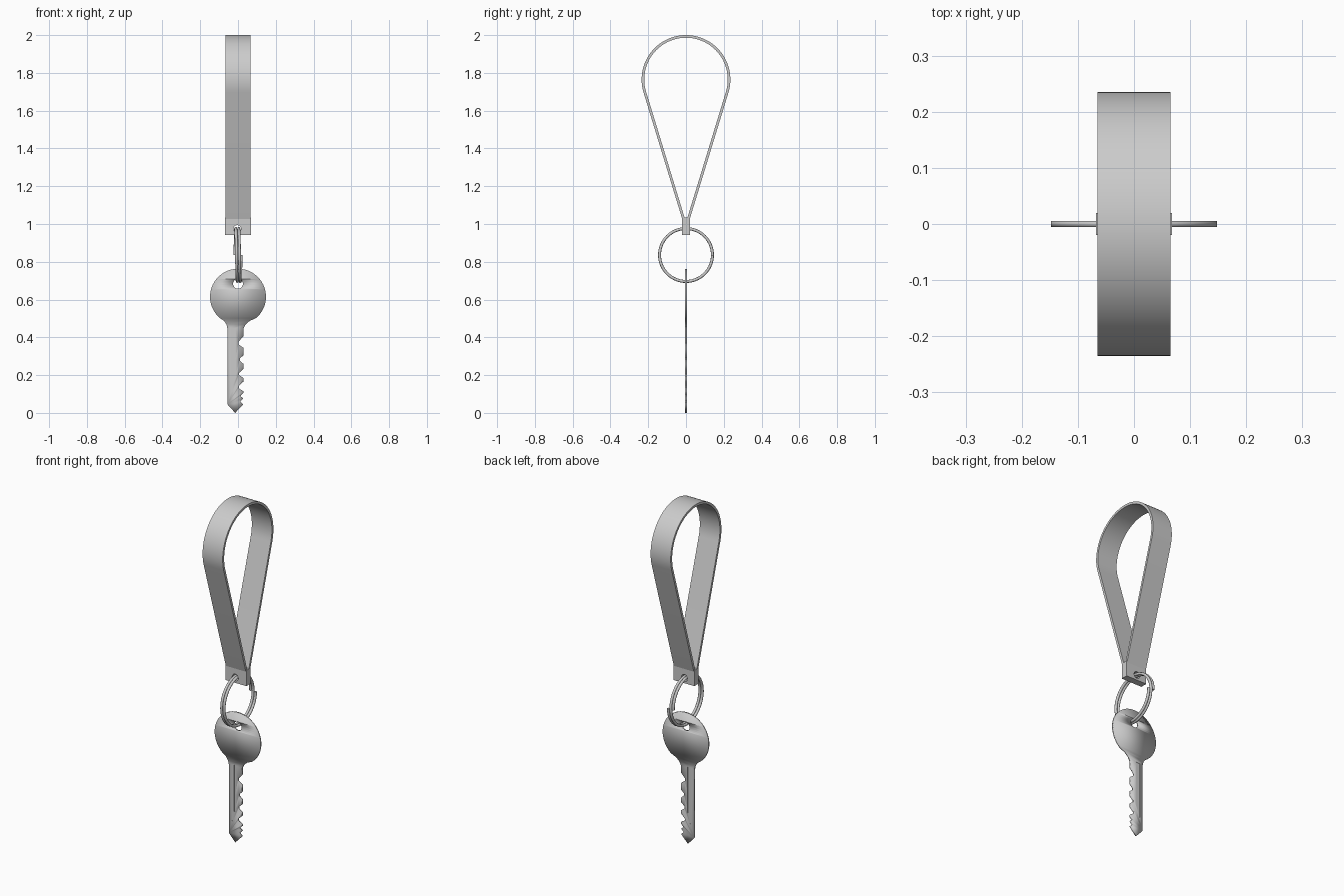
import bpy
from math import sin, cos, pi, radians

if "Cube" in bpy.data.objects:
    bpy.data.objects.remove(bpy.data.objects["Cube"])


def arc(cx, cy, r, a0, a1, n):
    """Points on an arc, angles in degrees."""
    return [(cx + r * cos(radians(a0 + (a1 - a0) * i / n)),
             cy + r * sin(radians(a0 + (a1 - a0) * i / n))) for i in range(n + 1)]


def circle(cx, cy, r, n):
    return arc(cx, cy, r, 0, 360, n)[:-1]


def to_mesh(name, cu, rot=(0, 0, 0), angle=30):
    ob = bpy.data.objects.new(name, cu)
    bpy.context.collection.objects.link(ob)
    bpy.ops.object.select_all(action='DESELECT')
    bpy.context.view_layer.objects.active = ob
    ob.select_set(True)
    ob.rotation_euler = rot
    bpy.ops.object.convert(target='MESH')
    ob = bpy.context.object
    ob.name = name
    bpy.ops.object.transform_apply(location=False, rotation=True, scale=False)
    bpy.ops.object.shade_smooth_by_angle(angle=radians(angle))
    return ob


def plate(name, outlines, half, rot):
    """Flat outline (with optional holes) thickened by half on each side."""
    cu = bpy.data.curves.new(name, 'CURVE')
    cu.dimensions = '2D'
    cu.fill_mode = 'BOTH'
    cu.extrude = half
    for pts in outlines:
        sp = cu.splines.new('POLY')
        sp.points.add(len(pts) - 1)
        for p, (x, y) in zip(sp.points, pts):
            p.co = (x, y, 0, 1)
        sp.use_cyclic_u = True
    return to_mesh(name, cu, rot)


FRONT = (pi / 2, 0, 0)
SIDE = (pi / 2, 0, pi / 2)


# Teardrop wrist strap
def strap_side(r, phi=17, length=0.72):
    pts = arc(0, 1.765, r, -phi, 180 + phi, 48)
    y = pts[0][0] - length * sin(radians(phi))
    z = pts[0][1] - length * cos(radians(phi))
    return [(y, z)] + pts + [(-y, z)]


plate("strap", [strap_side(0.235) + strap_side(0.221)[::-1]], 0.065, SIDE)

# Clamp holding the strap ends, with an eyelet for the ring
plate("clamp", [[(-0.068, 0.943), (0.068, 0.943), (0.068, 1.035), (-0.068, 1.035)],
                circle(-0.004, 0.974, 0.02, 24)], 0.02, FRONT)

# Split ring: two turns of wire
cu = bpy.data.curves.new("split_ring", 'CURVE')
cu.dimensions = '3D'
cu.bevel_depth = 0.0078
cu.bevel_resolution = 3
cu.use_fill_caps = True
steps = 128
sp = cu.splines.new('POLY')
sp.points.add(steps)
for i, p in enumerate(sp.points):
    t = 4 * pi * i / steps
    p.co = (-0.016 + 0.032 * i / steps, 0.14 * cos(t), 0.836 + 0.14 * sin(t), 1)
to_mesh("split_ring", cu, angle=50)

# Key: round bow, neck, toothed blade
bow = arc(0, 0.615, 0.148, -50, 230, 56)
left = [(-0.074, 0.487), (-0.061, 0.468), (-0.056, 0.445), (-0.056, 0.045)]
tip = [(-0.015, 0.0), (0.028, 0.045)]
teeth = [(0.012, 0.06), (0.028, 0.078), (0.012, 0.088), (0.028, 0.105),
         (0.028, 0.115), (0.004, 0.13), (0.004, 0.142), (0.028, 0.165),
         (0.028, 0.185), (0.006, 0.2), (0.006, 0.212), (0.028, 0.232),
         (0.028, 0.26), (0.01, 0.275), (0.01, 0.288), (0.028, 0.305),
         (0.028, 0.345), (0.003, 0.363), (0.003, 0.377), (0.028, 0.405)]
right = [(0.028, 0.445), (0.04, 0.468), (0.062, 0.487)]
key = plate("key", [bow + left + tip + teeth + right,
                    circle(0, 0.684, 0.026, 32)], 0.005, FRONT)

# Milled grooves on both faces of the blade
for x, z0, z1 in [(-0.032, 0.12, 0.45), (-0.017, 0.18, 0.45)]:
    for side in (-1, 1):
        bpy.ops.mesh.primitive_cube_add(size=1, location=(x, side * 0.006, (z0 + z1) / 2))
        cutter = bpy.context.object
        cutter.name = "groove_cutter"
        cutter.scale = (0.008, 0.008, z1 - z0)
        cutter.hide_render = True
        bpy.context.view_layer.objects.active = key
        mod = key.modifiers.new("groove", 'BOOLEAN')
        mod.operation = 'DIFFERENCE'
        mod.solver = 'EXACT'
        mod.use_self = True
        mod.object = cutter
        bpy.context.view_layer.update()
        bpy.ops.object.modifier_apply(modifier=mod.name)
        bpy.data.objects.remove(cutter)
